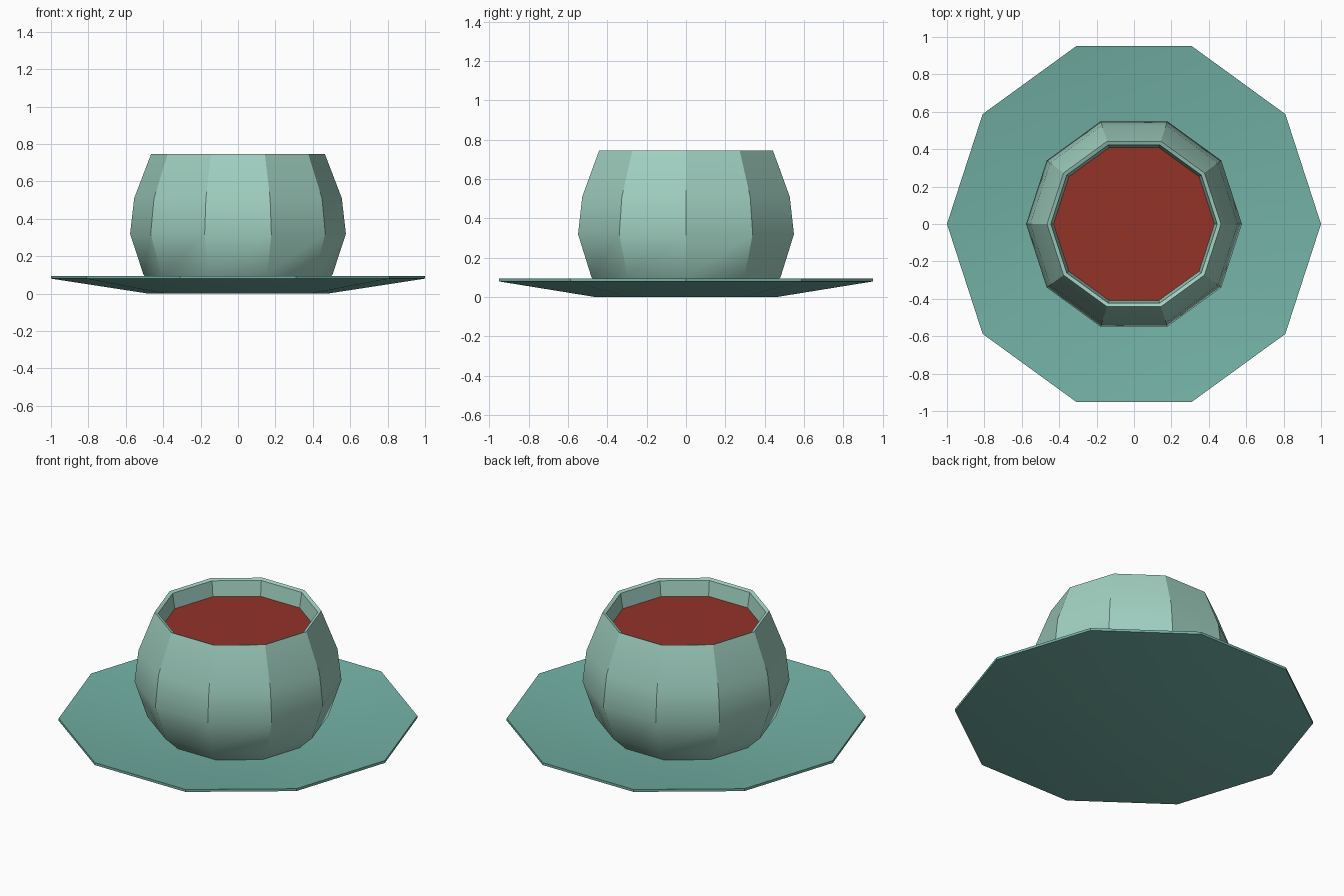
import bpy
import bmesh
import math

SIDES = 10

cube = bpy.data.objects.get("Cube")
if cube:
    bpy.data.objects.remove(cube, do_unlink=True)


def make_material(name, color):
    mat = bpy.data.materials.new(name)
    mat.use_nodes = True
    mat.diffuse_color = (*color, 1)
    mat.node_tree.nodes["Principled BSDF"].inputs["Base Color"].default_value = (*color, 1)
    return mat


def lathe(name, profile, mat):
    """Revolve (radius, height) points; a zero radius closes the end with a fan."""
    bm = bmesh.new()
    rings = []
    for r, z in profile:
        count = SIDES if r > 0 else 1
        rings.append([bm.verts.new((r * math.cos(math.tau * i / SIDES),
                                    r * math.sin(math.tau * i / SIDES), z))
                      for i in range(count)])
    for a, b in zip(rings, rings[1:]):
        for i in range(SIDES):
            j = (i + 1) % SIDES
            corners = [a[i % len(a)], a[j % len(a)], b[j % len(b)], b[i % len(b)]]
            bm.faces.new(list(dict.fromkeys(corners)))
    bm.normal_update()
    mesh = bpy.data.meshes.new(name)
    bm.to_mesh(mesh)
    bm.free()
    mesh.materials.append(mat)
    obj = bpy.data.objects.new(name, mesh)
    bpy.context.collection.objects.link(obj)
    bpy.ops.object.select_all(action='DESELECT')
    obj.select_set(True)
    bpy.context.view_layer.objects.active = obj
    bpy.ops.object.shade_smooth_by_angle(angle=math.radians(30))
    return obj


saucer_green = make_material("saucer green", (0.171, 0.44, 0.376))
cup_green = make_material("pale cup green", (0.352, 0.631, 0.533))
tea_red = make_material("tea red", (0.292, 0.033, 0.022))

# Shallow dish with a thin upright rim
lathe("saucer", [(0, 0), (0.48, 0), (1, 0.08), (1, 0.095), (0.48, 0.016), (0, 0.016)],
      saucer_green)

# Bulging cup with a bevelled lip and hollow inside
lathe("cup", [(0, 0.018), (0.42, 0.018), (0.505, 0.1), (0.577, 0.32), (0.555, 0.51),
              (0.465, 0.745), (0.445, 0.737), (0.43, 0.645), (0.5, 0.5), (0.52, 0.32),
              (0.46, 0.12), (0.38, 0.06), (0, 0.06)], cup_green)

# Drink surface
lathe("drink", [(0.431, 0.646), (0, 0.646)], tea_red)
